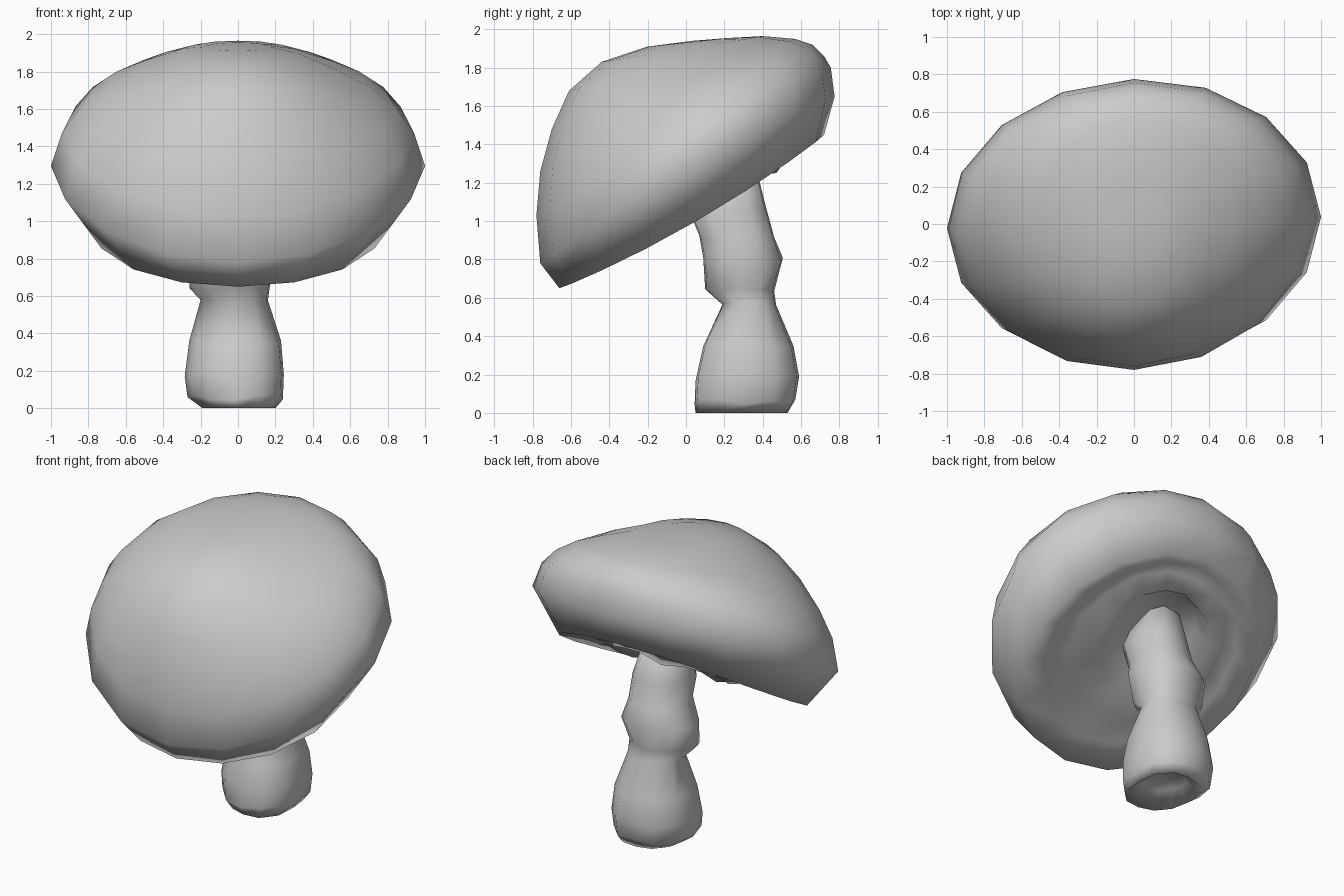
import bpy, bmesh, math, random

if "Cube" in bpy.data.objects:
    bpy.data.objects.remove(bpy.data.objects["Cube"])

random.seed(4)


def loft(name, rings, sides, start, end):
    """Skin a list of closed point rings, closing the ends on centre points."""
    bm = bmesh.new()
    rows = [[bm.verts.new(p) for p in ring] for ring in rings]
    for a, b in zip(rows, rows[1:]):
        for i in range(sides):
            j = (i + 1) % sides
            bm.faces.new((a[i], a[j], b[j], b[i]))
    for row, tip in ((rows[0], start), (rows[-1], end)):
        v = bm.verts.new(tip)
        for i in range(sides):
            bm.faces.new((row[i], row[(i + 1) % sides], v))
    bmesh.ops.recalc_face_normals(bm, faces=bm.faces)
    mesh = bpy.data.meshes.new(name)
    bm.to_mesh(mesh)
    bm.free()
    mesh.shade_smooth()
    obj = bpy.data.objects.new(name, mesh)
    bpy.context.collection.objects.link(obj)


def tilted_ring(yf, zf, yb, zb, rx, lift, jitter=0, sides=16):
    """Ellipse through a front point and a back point, sides raised by lift."""
    pts = []
    for i in range(sides):
        a = 2 * math.pi * i / sides
        s, c = math.sin(a), math.cos(a)
        z = (zf + zb) / 2 - c * (zb - zf) / 2 + lift * s * s
        pts.append((rx * s, (yf + yb) / 2 - c * (yb - yf) / 2 + 0.03 * rx * s,
                    z + random.uniform(-jitter, jitter)))
    return pts


# Tilted cap: ragged gills, lip, rim, then dome
cap = [
    (-0.04, 1.08, 0.46, 1.34, 0.26, 0.0, 0.02),
    (-0.14, 0.92, 0.50, 1.29, 0.38, 0.0, 0.03),
    (-0.34, 0.85, 0.59, 1.38, 0.52, 0.01, 0.025),
    (-0.50, 0.75, 0.64, 1.44, 0.64, -0.02),
    (-0.66, 0.65, 0.72, 1.45, 0.79, -0.05),
    (-0.76, 0.78, 0.775, 1.65, 1.00, 0.08),
    (-0.78, 1.03, 0.755, 1.80, 0.94, 0.06),
    (-0.76, 1.26, 0.72, 1.86, 0.84, 0.05),
    (-0.70, 1.48, 0.66, 1.92, 0.70, 0.02),
    (-0.61, 1.68, 0.57, 1.95, 0.54, -0.01),
    (-0.44, 1.83, 0.40, 1.965, 0.32, 0.0),
    (-0.20, 1.91, 0.22, 1.955, 0.17, 0.0),
]
loft("mushroom_cap", [tilted_ring(*r) for r in cap], 16,
     start=(0.0, 0.24, 1.23), end=(0.0, 0.03, 1.94))

# Stem: hollow base, bulbous foot, waist, collar, neck (x min, x max, y min, y max, z)
stem = [
    (-0.12, 0.13, 0.17, 0.45, 0.08),
    (-0.19, 0.20, 0.05, 0.53, 0.0),
    (-0.27, 0.24, 0.045, 0.57, 0.06),
    (-0.285, 0.245, 0.05, 0.59, 0.18),
    (-0.26, 0.23, 0.09, 0.56, 0.35),
    (-0.20, 0.16, 0.19, 0.47, 0.57),
    (-0.26, 0.17, 0.10, 0.46, 0.64),
    (-0.26, 0.21, 0.09, 0.505, 0.80),
    (-0.19, 0.18, 0.07, 0.46, 0.92),
    (-0.18, 0.18, 0.01, 0.42, 1.06),
    (-0.13, 0.12, 0.10, 0.37, 1.26),
]


def stem_ring(x0, x1, y0, y1, z, sides=12):
    """Ellipse filling a box, with fuller corners on the right."""
    pts = []
    for i in range(sides):
        a = 2 * math.pi * i / sides
        full = 1 + (0.13 if math.sin(a) > 0 else 0.02) * math.sin(2 * a) ** 2
        pts.append(((x0 + x1) / 2 + full * (x1 - x0) / 2 * math.sin(a),
                    (y0 + y1) / 2 - full * (y1 - y0) / 2 * math.cos(a),
                    z + (random.uniform(-0.015, 0.015) if z else 0)))
    return pts


loft("mushroom_stem", [stem_ring(*r) for r in stem], 12,
     start=(0.0, 0.30, 0.10), end=(0.0, 0.25, 1.30))
